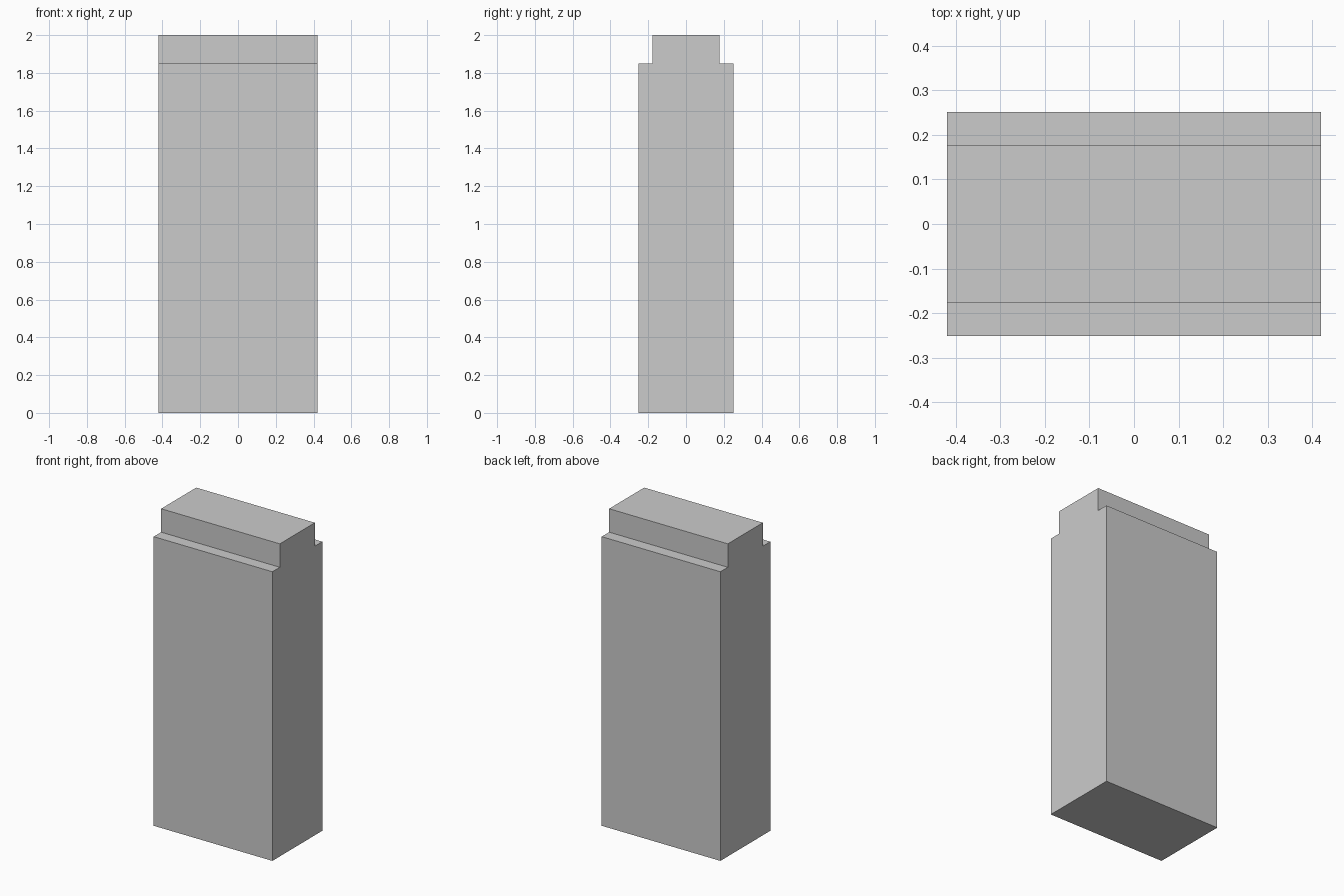
import bpy
import bmesh

if "Cube" in bpy.data.objects:
    bpy.data.objects.remove(bpy.data.objects["Cube"])

HALF_WIDTH = 0.42
HALF_DEPTH, SHOULDER_Z = 0.252, 1.85
HALF_TENON, TOP_Z = 0.177, 2.0

# Right half of the stepped side profile (y, z), mirrored to close the outline
half = [(HALF_DEPTH, 0), (HALF_DEPTH, SHOULDER_Z),
        (HALF_TENON, SHOULDER_Z), (HALF_TENON, TOP_Z)]
profile = half + [(-y, z) for y, z in reversed(half)]

# Stepped block: profile extruded across the width
bm = bmesh.new()
face = bm.faces.new([bm.verts.new((-HALF_WIDTH, y, z)) for y, z in profile])
result = bmesh.ops.extrude_face_region(bm, geom=[face], use_keep_orig=True)
moved = [v for v in result["geom"] if isinstance(v, bmesh.types.BMVert)]
bmesh.ops.translate(bm, verts=moved, vec=(2 * HALF_WIDTH, 0, 0))
bmesh.ops.recalc_face_normals(bm, faces=bm.faces)

mesh = bpy.data.meshes.new("stepped_block")
bm.to_mesh(mesh)
bm.free()
bpy.context.collection.objects.link(bpy.data.objects.new("stepped_block", mesh))
